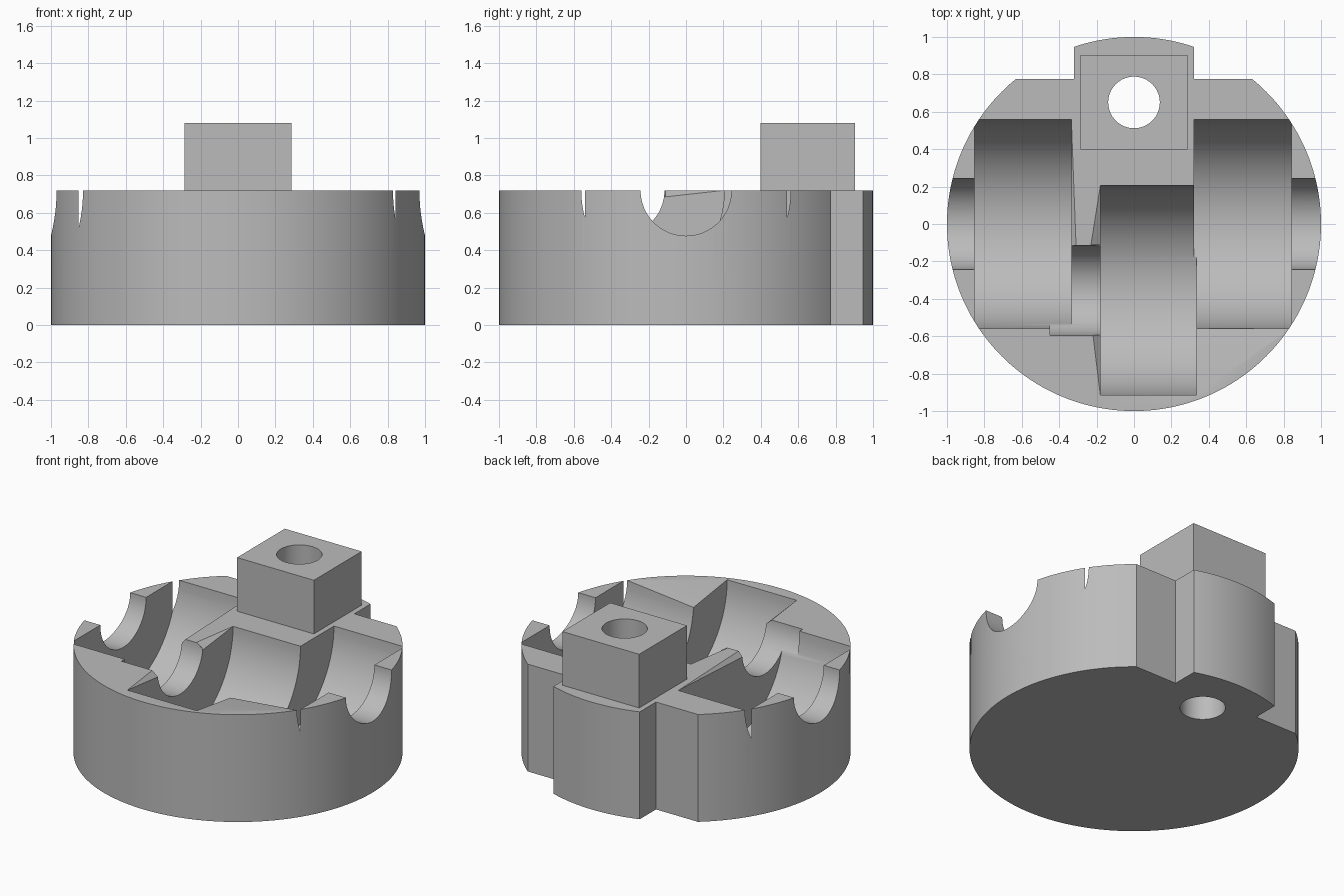
import bpy, bmesh, math
from mathutils import Vector, Matrix

if "Cube" in bpy.data.objects:
    bpy.data.objects.remove(bpy.data.objects["Cube"], do_unlink=True)

TOP = 0.72

grey = bpy.data.materials.new("plain grey")
grey.use_nodes = True
colour = (0.5, 0.5, 0.5, 1)
grey.diffuse_color = colour
grey.node_tree.nodes["Principled BSDF"].inputs["Base Color"].default_value = colour


def make(name, bm):
    bmesh.ops.recalc_face_normals(bm, faces=bm.faces)
    mesh = bpy.data.meshes.new(name)
    bm.to_mesh(mesh)
    bm.free()
    mesh.materials.append(grey)
    obj = bpy.data.objects.new(name, mesh)
    bpy.context.collection.objects.link(obj)
    return obj


def box(name, lo, hi):
    lo, hi = Vector(lo), Vector(hi)
    bm = bmesh.new()
    bmesh.ops.create_cube(bm, size=1, matrix=Matrix.Translation((lo + hi) / 2)
                          @ Matrix.Diagonal((*(hi - lo), 1)))
    return make(name, bm)


def cylinder(name, centre, radius, length, sides=96, along_x=False):
    turn = Matrix.Rotation(math.pi / 2, 4, 'Y') if along_x else Matrix()
    bm = bmesh.new()
    bmesh.ops.create_cone(bm, cap_ends=True, segments=sides, radius1=radius, radius2=radius,
                          depth=length, matrix=Matrix.Translation(centre) @ turn)
    return make(name, bm)


def trough(name, x0, x1, y, radius):
    return cylinder(name, ((x0 + x1) / 2, y, TOP), radius, x1 - x0, along_x=True)


def bevel_cut(name, rim, low):
    # Wedge that slopes the top from the rim points down to the low corner
    pts = [Vector((x, y, TOP)) for x, y in rim] + [Vector(low)]
    corner = Vector((low[0], low[1], TOP))
    middle = sum(pts, Vector()) / len(pts)
    pts.append(corner + (corner - middle) * 0.5)
    bm = bmesh.new()
    for p in pts:
        bm.verts.new(p)
    bmesh.ops.convex_hull(bm, input=bm.verts)
    return make(name, bm)


def combine(target, tool, operation):
    mod = target.modifiers.new(tool.name, 'BOOLEAN')
    mod.operation, mod.solver, mod.object = operation, 'EXACT', tool
    bpy.context.view_layer.objects.active = target
    bpy.ops.object.modifier_apply(modifier=mod.name)
    bpy.data.objects.remove(tool, do_unlink=True)


# Round body with a square post at the back
body = cylinder("crank_base", (0, 0, TOP / 2), 1, TOP, 160)
combine(body, box("post", (-0.285, 0.397, 0.5), (0.285, 0.903, 1.08)), 'UNION')

cutters = [
    # Flats either side of the rear tab
    box("left_flat", (0.32, 0.775, -1), (1.3, 1.3, 2)),
    box("right_flat", (-1.3, 0.775, -1), (-0.32, 1.3, 2)),
    # Vertical hole through post and body
    cylinder("post_hole", (0, 0.65, 0.5), 0.138, 3, 64),
    # Crank-shaped troughs
    trough("right_trough", -0.852, -0.335, 0, 0.56),
    trough("left_trough", 0.32, 0.842, 0, 0.56),
    trough("middle_trough", -0.18, 0.335, -0.355, 0.56),
    trough("pin_trough", -0.45, -0.1, -0.355, 0.24),
    trough("right_axle", -1.2, -0.7, 0, 0.243),
    trough("left_axle", 0.7, 1.2, 0, 0.243),
    # Small sloped edges on the dividing walls
    bevel_cut("wall_bevel", [(-0.18, 0.205), (-0.23, -0.11)], (-0.18, -0.11, 0.685)),
    bevel_cut("outer_wall_bevel", [(-0.335, 0.56), (-0.31, -0.11)], (-0.335, -0.11, 0.685)),
    bevel_cut("front_bevel", [(-0.18, -0.915), (-0.22, -0.59)], (-0.18, -0.59, 0.685)),
    bevel_cut("corner_bevel", [(0.335, -0.915), (0.37, -0.585), (0.84, -0.555)],
              (0.335, -0.555, 0.67)),
]
for cutter in cutters:
    combine(body, cutter, 'DIFFERENCE')

bpy.ops.object.select_all(action='DESELECT')
body.select_set(True)
bpy.context.view_layer.objects.active = body
bpy.ops.object.shade_smooth_by_angle(angle=math.radians(30))
